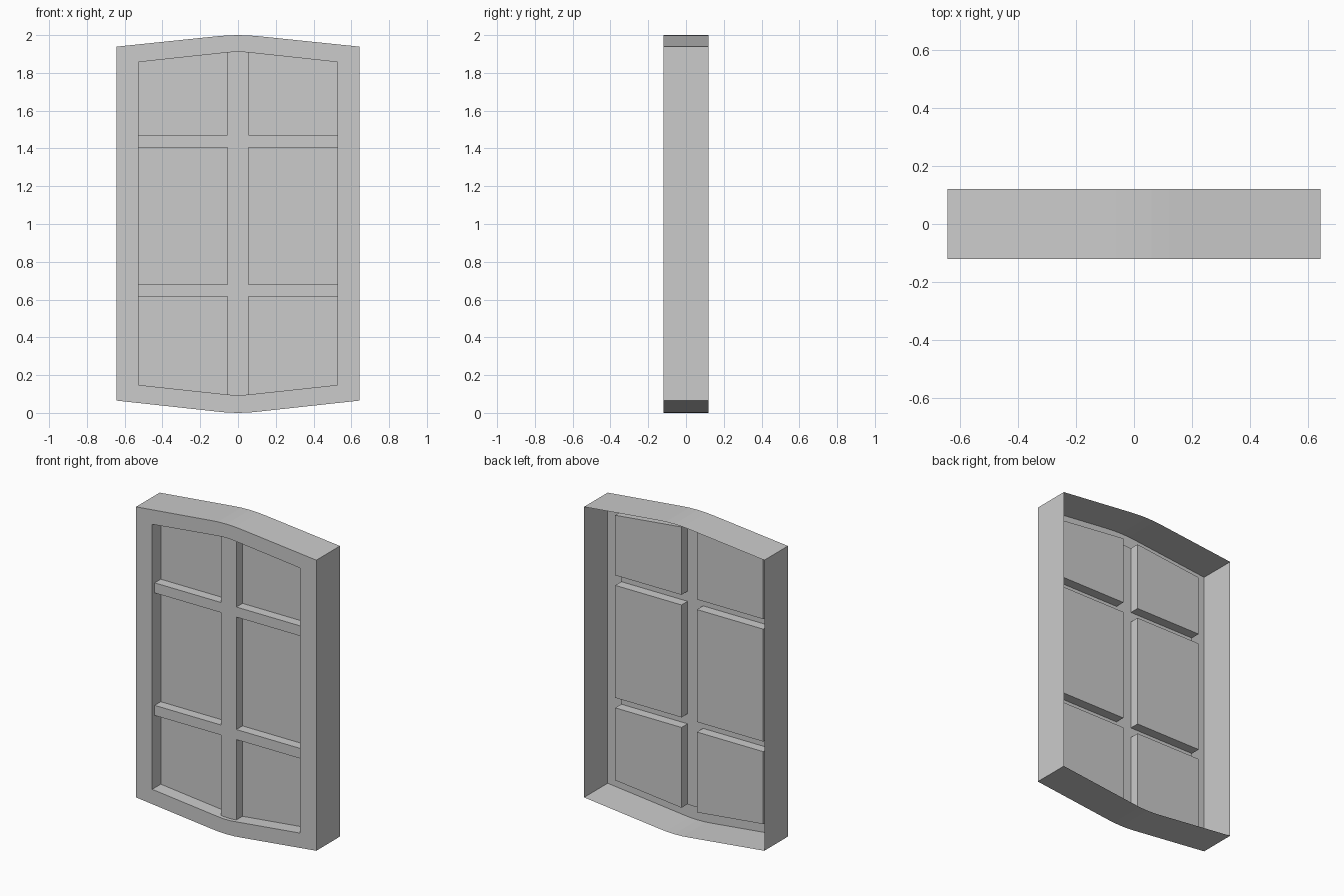
import bpy, bmesh
from mathutils import Vector

if "Cube" in bpy.data.objects:
    bpy.data.objects.remove(bpy.data.objects["Cube"])

# Depths: frame front, bar front, panel front, open back
FRONT, BAR, PANEL, BACK = -0.12, -0.095, -0.033, 0.12
CENTRE = (0.0, 1.0)


def add_face(bm, pts, toward):
    """Add a face whose normal points along the given direction."""
    f = bm.faces.new([bm.verts.new(p) for p in pts])
    f.normal_update()
    if f.normal.dot(Vector(toward)) < 0:
        f.normal_flip()


def flat(bm, outline, y):
    add_face(bm, [(x, y, z) for x, z in outline], (0, -1, 0))


def wall(bm, p, q, y0, y1, centre, outward=False):
    d = Vector((centre[0] - (p[0] + q[0]) / 2, 0, centre[1] - (p[1] + q[1]) / 2))
    pts = [(p[0], y0, p[1]), (q[0], y0, q[1]), (q[0], y1, q[1]), (p[0], y1, p[1])]
    add_face(bm, pts, -d if outward else d)


def finish(bm, name):
    bmesh.ops.remove_doubles(bm, verts=bm.verts, dist=1e-4)
    me = bpy.data.meshes.new(name)
    bm.to_mesh(me)
    bm.free()
    ob = bpy.data.objects.new(name, me)
    bpy.context.collection.objects.link(ob)


def arch(half):
    """Mirror a half profile given from the centre to the corner."""
    return [(-x, z) for x, z in reversed(half[1:])] + half


outer_top = arch([(0, 2.0), (0.06, 1.998), (0.12, 1.993), (0.643, 1.939)])
outer_bot = arch([(0, 0.0), (0.06, 0.002), (0.12, 0.008), (0.643, 0.065)])
inner_top = arch([(0, 1.911), (0.03, 1.91), (0.055, 1.908), (0.528, 1.857)])
inner_bot = arch([(0, 0.094), (0.03, 0.095), (0.055, 0.097), (0.528, 0.148)])
outer = outer_top + outer_bot[::-1]
inner = inner_top + inner_bot[::-1]

# Frame: front ring and deep outer rim, open at the back
bm = bmesh.new()
n = len(outer)
for i in range(n):
    j = (i + 1) % n
    flat(bm, [outer[i], outer[j], inner[j], inner[i]], FRONT)
    wall(bm, outer[i], outer[j], FRONT, BACK, CENTRE, outward=True)
finish(bm, "frame")

XI, XO = 0.055, 0.528
bars = [(0.615, 0.68), (1.405, 1.47)]

# Crossing bars, set slightly behind the frame front
bm = bmesh.new()
top_mid, bot_mid = inner_top[1:-1], inner_bot[1:-1]
flat(bm, top_mid + bot_mid[::-1], BAR)
for row in (top_mid, bot_mid):
    for p, q in zip(row, row[1:]):
        wall(bm, p, q, FRONT, BAR, CENTRE)
for s in (-1, 1):
    for z0, z1 in bars:
        flat(bm, [(s * XI, z0), (s * XO, z0), (s * XO, z1), (s * XI, z1)], BAR)
        wall(bm, (s * XO, z0), (s * XO, z1), FRONT, BAR, (0, (z0 + z1) / 2))
finish(bm, "glazing_bars")

# Recessed panels with their pocket walls: (inner z, outer z) for bottom and top
rows = [((0.097, 0.148), (0.615, 0.615)),
        ((0.68, 0.68), (1.405, 1.405)),
        ((1.47, 1.47), (1.908, 1.857))]
for side, s in (("left", -1), ("right", 1)):
    for level, (b, t) in zip(("lower", "middle", "upper"), rows):
        bm = bmesh.new()
        quad = [(s * XI, b[0]), (s * XO, b[1]), (s * XO, t[1]), (s * XI, t[0])]
        flat(bm, quad, PANEL)
        centre = (s * (XI + XO) / 2, (b[0] + t[0]) / 2)
        starts = [FRONT if level == "lower" else BAR, FRONT,
                  FRONT if level == "upper" else BAR, BAR]
        for i, y0 in enumerate(starts):
            wall(bm, quad[i], quad[(i + 1) % 4], y0, PANEL, centre)
        finish(bm, f"{level}_{side}_panel")
